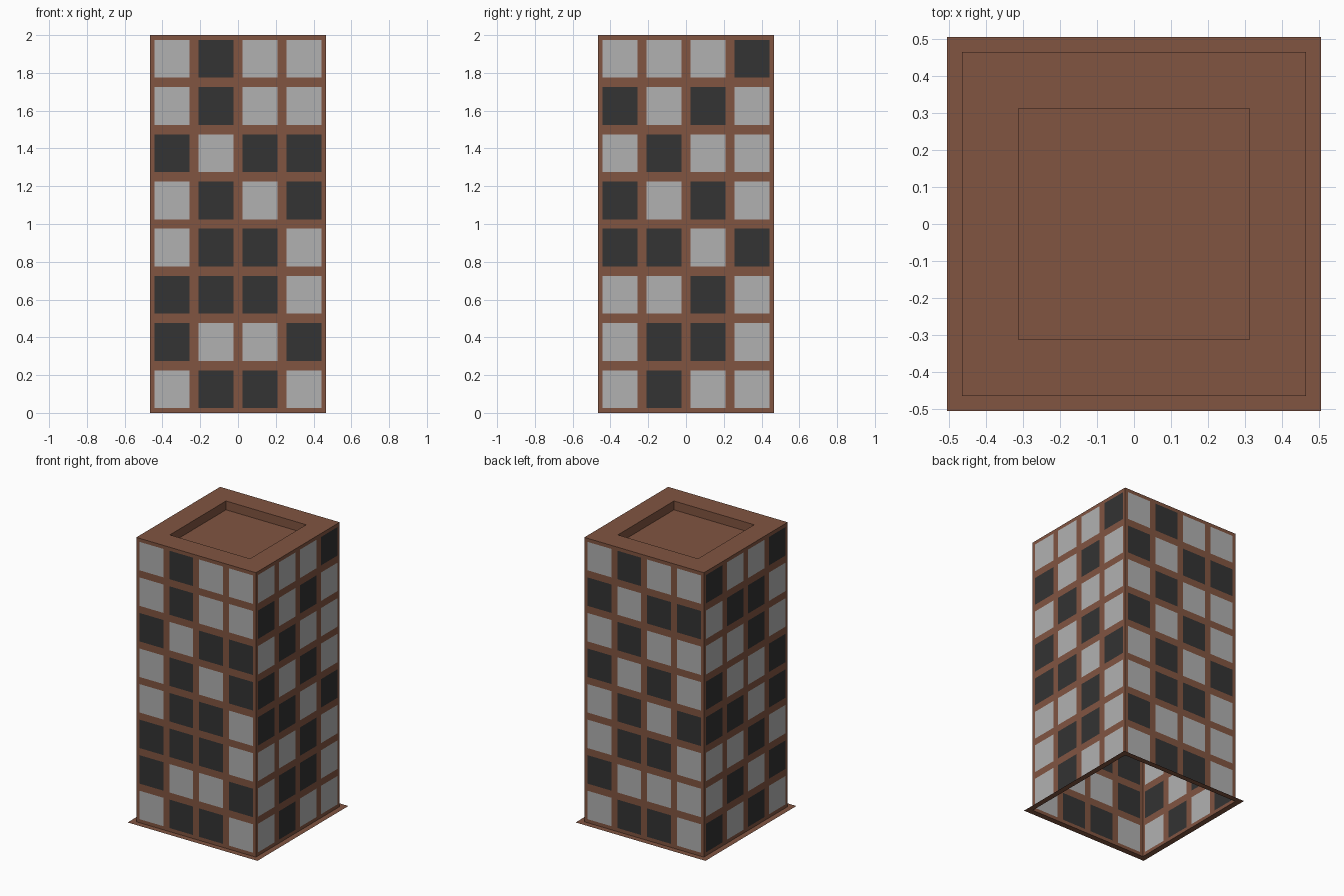
import bpy
import bmesh
from mathutils import Matrix
from math import pi

if "Cube" in bpy.data.objects:
    bpy.data.objects.remove(bpy.data.objects["Cube"])

W, H = 0.465, 2.0          # half width, height
HOLE, DEPTH = 0.312, 0.062  # roof recess
BASE = 0.505               # half width of base flange


def material(name, rgb):
    m = bpy.data.materials.new(name)
    m.diffuse_color = (*rgb, 1)
    m.use_nodes = True
    m.node_tree.nodes["Principled BSDF"].inputs["Base Color"].default_value = m.diffuse_color
    return m


MATS = [material("brick", (0.22, 0.09, 0.053)),
        material("light_window", (0.44, 0.44, 0.44)),
        material("dark_window", (0.033, 0.033, 0.033))]


def finish(bm, name):
    me = bpy.data.meshes.new(name)
    bm.to_mesh(me)
    bm.free()
    for m in MATS:
        me.materials.append(m)
    ob = bpy.data.objects.new(name, me)
    bpy.context.collection.objects.link(ob)
    return ob


def wall(name, rows, turn):
    # grid of wall cells, each inset by a tenth to leave a window pane
    bm = bmesh.new()
    cols, n = 4, len(rows)
    dx, dz = 2 * W / cols, H / n
    v = [[bm.verts.new((-W + c * dx, -W, r * dz)) for c in range(cols + 1)]
         for r in range(n + 1)]
    for r in range(n):
        for c in range(cols):
            ring = [v[r][c], v[r][c + 1], v[r + 1][c + 1], v[r + 1][c]]
            x, z = -W + c * dx, r * dz
            pane = [bm.verts.new((x + dx * a, -W, z + dz * b))
                    for a, b in ((.1, .1), (.9, .1), (.9, .9), (.1, .9))]
            for i in range(4):
                j = (i + 1) % 4
                bm.faces.new((ring[i], ring[j], pane[j], pane[i]))
            f = bm.faces.new(pane)
            f.material_index = 2 if rows[n - 1 - r][c] == "D" else 1
    bm.transform(Matrix.Rotation(turn * pi / 2, 4, "Z"))
    finish(bm, name)


def square(bm, s, z):
    return [bm.verts.new((x * s, y * s, z))
            for x, y in ((-1, -1), (1, -1), (1, 1), (-1, 1))]


def bridge(bm, outer, inner):
    for i in range(4):
        j = (i + 1) % 4
        bm.faces.new((outer[i], outer[j], inner[j], inner[i]))


# Four walls, window rows listed top to bottom as seen from outside
wall("front_wall", "LDLL LDLL DLDD LDLD LDDL DDDL DLLD LDDL".split(), 0)
wall("right_wall", "LLLD DLDL LDLL DLDL DDLD LLDL LDDL LDLL".split(), 1)
wall("back_wall", "LDLL DLDD LDLL DLDL LDLD LDDL DLLL LDDL".split(), 2)
wall("left_wall", "DLLD LDDL LLDL DLLD DDLD LLDL LDLD DLDL".split(), 3)

# Roof with sunken centre
bm = bmesh.new()
edge, rim, floor = square(bm, W, H), square(bm, HOLE, H), square(bm, HOLE, H - DEPTH)
bridge(bm, edge, rim)
bridge(bm, rim, floor)
bm.faces.new(floor)
finish(bm, "roof")

# Thin flange around the open base
bm = bmesh.new()
bridge(bm, square(bm, BASE, 0), square(bm, W, 0))
finish(bm, "base_flange")
